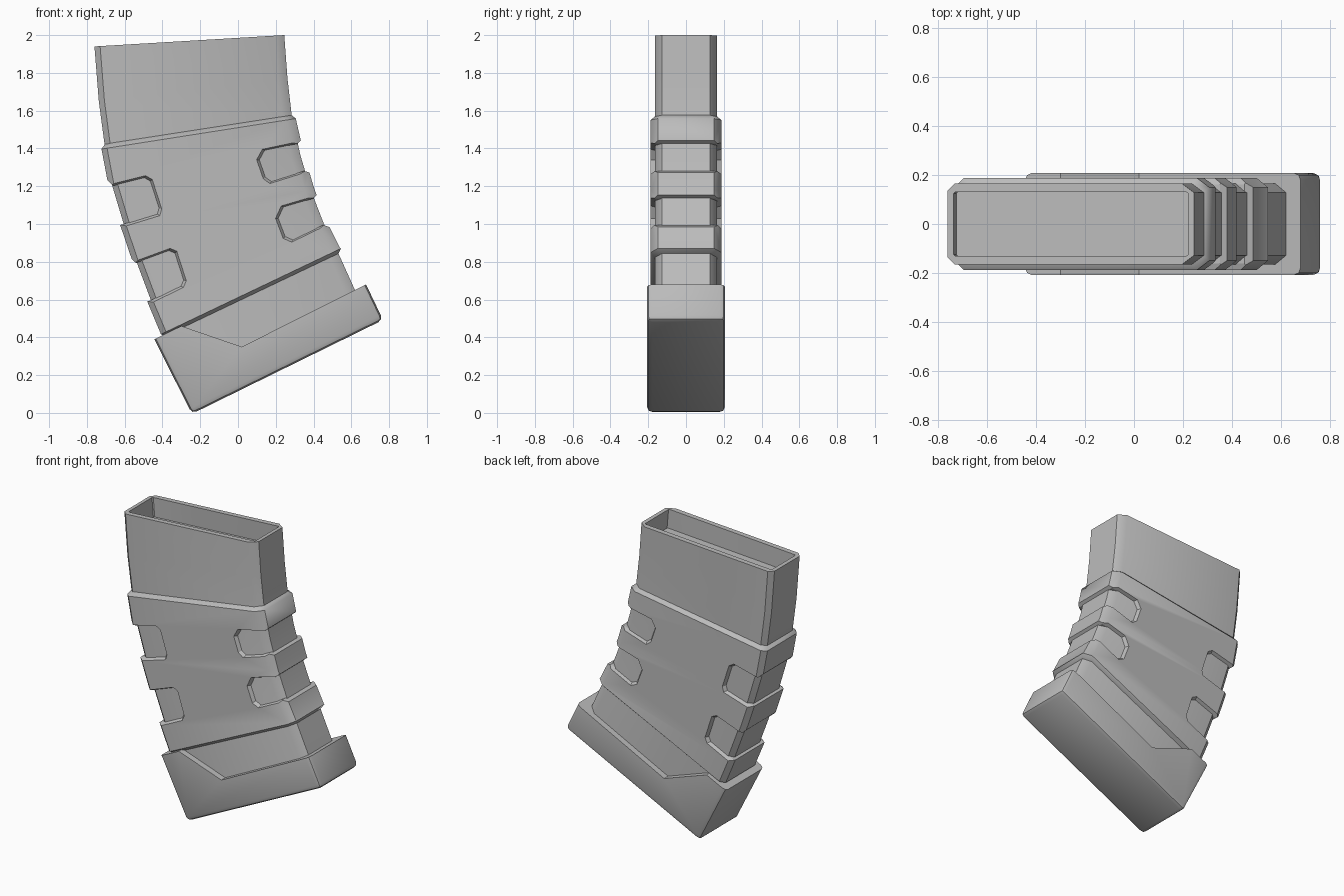
import bpy, bmesh, math
from mathutils import Vector

cube = bpy.data.objects.get("Cube")
if cube:
    bpy.data.objects.remove(cube)

grey = bpy.data.materials.new("matte grey")
grey.use_nodes = True
COLOUR = (0.5, 0.5, 0.5, 1)
grey.diffuse_color = COLOUR
grey.node_tree.nodes["Principled BSDF"].inputs["Base Color"].default_value = COLOUR


def make_object(name, bm):
    bmesh.ops.recalc_face_normals(bm, faces=bm.faces[:])
    mesh = bpy.data.meshes.new(name)
    bm.to_mesh(mesh)
    bm.free()
    mesh.materials.append(grey)
    obj = bpy.data.objects.new(name, mesh)
    bpy.context.collection.objects.link(obj)
    return obj


def skin(name, rings):
    """Join closed rings of equal length and cap both ends."""
    bm = bmesh.new()
    rows = [[bm.verts.new(p) for p in ring] for ring in rings]
    for a, b in zip(rows, rows[1:]):
        for i in range(len(a)):
            j = (i + 1) % len(a)
            bm.faces.new((a[i], a[j], b[j], b[i]))
    bm.faces.new(rows[0])
    bm.faces.new(rows[-1])
    return make_object(name, bm)


def section(left, right, half, grow=0.0, cuts=(0.03, 0.05)):
    """Chamfered rectangle spanning two side points, half deep each way."""
    l, r = (Vector((p[0], 0, p[1])) for p in (left, right))
    u = (r - l).normalized()
    l, r = l - u * grow, r + u * grow
    cl, cr = cuts
    plan = [(l, half - cl), (l + u * cl, half), (r - u * cr, half), (r, half - cr * 0.75)]
    ring = [p + Vector((0, y, 0)) for p, y in plan]
    return ring + [Vector((p.x, -p.y, p.z)) for p in reversed(ring)]


def smooth(obj, angle):
    bpy.ops.object.select_all(action='DESELECT')
    obj.select_set(True)
    bpy.context.view_layer.objects.active = obj
    bpy.ops.object.shade_smooth_by_angle(angle=math.radians(angle))


# Curved core, with a shallow recess in its open top
top = ((-0.76, 1.94), (0.245, 2.0))
spine = [((-0.705, 1.41), (0.285, 1.57)), ((-0.665, 1.2), (0.33, 1.365)),
         ((-0.605, 1.0), (0.385, 1.18)), ((-0.53, 0.78), (0.455, 1.0)),
         ((-0.455, 0.58), (0.52, 0.87))]
core_stations = [((-0.28, 0.2), (0.66, 0.56))] + spine[::-1]
core_stations += [((-0.737, 1.65), (0.262, 1.77)), top]
core_rings = [section(l, r, 0.165) for l, r in core_stations]
floor = ((-0.749, 1.81), (0.256, 1.87))
core_rings += [section(l, r, 0.13, -0.026, (0.006, 0.006)) for l, r in (top, floor)]
core = skin("curved_core", core_rings)

# Raised sleeve with sloped upper and lower rims
sleeve_rings = [section((-0.703, 1.425), (0.283, 1.577), 0.164),
                section((-0.703, 1.4), (0.286, 1.555), 0.187, 0.02)]
sleeve_rings += [section(l, r, 0.187, 0.02) for l, r in spine[1:]]
sleeve_rings += [section((-0.39, 0.425), (0.527, 0.862), 0.187, 0.02),
                 section((-0.384, 0.407), (0.532, 0.843), 0.164)]
sleeve = skin("raised_sleeve", sleeve_rings)

# Grip notches wrapping around each narrow side: outline from upper to lower end
notches = {
    "left_upper": [(0.32, 1.435), (0.13, 1.395), (0.1, 1.34), (0.135, 1.24), (0.17, 1.215), (0.36, 1.275)],
    "left_lower": [(0.4, 1.145), (0.23, 1.095), (0.2, 1.03), (0.24, 0.925), (0.285, 0.905), (0.46, 0.99)],
    "right_upper": [(-0.67, 1.21), (-0.49, 1.255), (-0.455, 1.235), (-0.405, 1.08), (-0.415, 1.045), (-0.61, 0.985)],
    "right_lower": [(-0.55, 0.8), (-0.36, 0.87), (-0.325, 0.855), (-0.275, 0.7), (-0.29, 0.665), (-0.465, 0.58)],
}
for name, outline in notches.items():
    pts = [Vector((x, 0, z)) for x, z in outline]
    out = Vector((0.1 if pts[0].x > 0 else -0.1, 0, 0))
    pts = [pts[0] + out + Vector((0, 0, 0.09))] + pts + [pts[-1] + out - Vector((0, 0, 0.03))]
    mid = sum(pts, Vector()) / len(pts)
    rings = []
    for y, size in ((-0.2, 1.06), (-0.16, 0.9), (0.16, 0.9), (0.2, 1.06)):
        rings.append([mid + (p - mid) * size + Vector((0, y, 0)) for p in pts])
    cutter = skin(name + "_notch_cutter", rings)
    cutter.hide_render = True
    cutter.hide_set(True)
    cut = sleeve.modifiers.new(name, 'BOOLEAN')
    cut.operation = 'DIFFERENCE'
    cut.solver = 'EXACT'
    cut.object = cutter

# Slanted base with a dipped upper edge and bevelled outer edges
rim = [(-0.443, 0.39), (-0.3, 0.46), (0.02, 0.35), (0.678, 0.68)]
bottom = [(0.768, 0.492), (-0.244, -0.005)]
bm = bmesh.new()
front, back = ([bm.verts.new((x, y, z)) for x, z in rim + bottom] for y in (-0.207, 0.207))
bm.faces.new(front)
bm.faces.new(back)
for i in range(len(front)):
    j = (i + 1) % len(front)
    bm.faces.new((front[i], front[j], back[j], back[i]))
lower = set(front[len(rim):] + back[len(rim):])
edges = [e for e in bm.edges if lower & set(e.verts)]
bmesh.ops.bevel(bm, geom=edges, offset=0.028, segments=2, profile=0.5, affect='EDGES')
base = make_object("base_plate", bm)

smooth(core, 40)
smooth(sleeve, 40)
smooth(base, 40)
